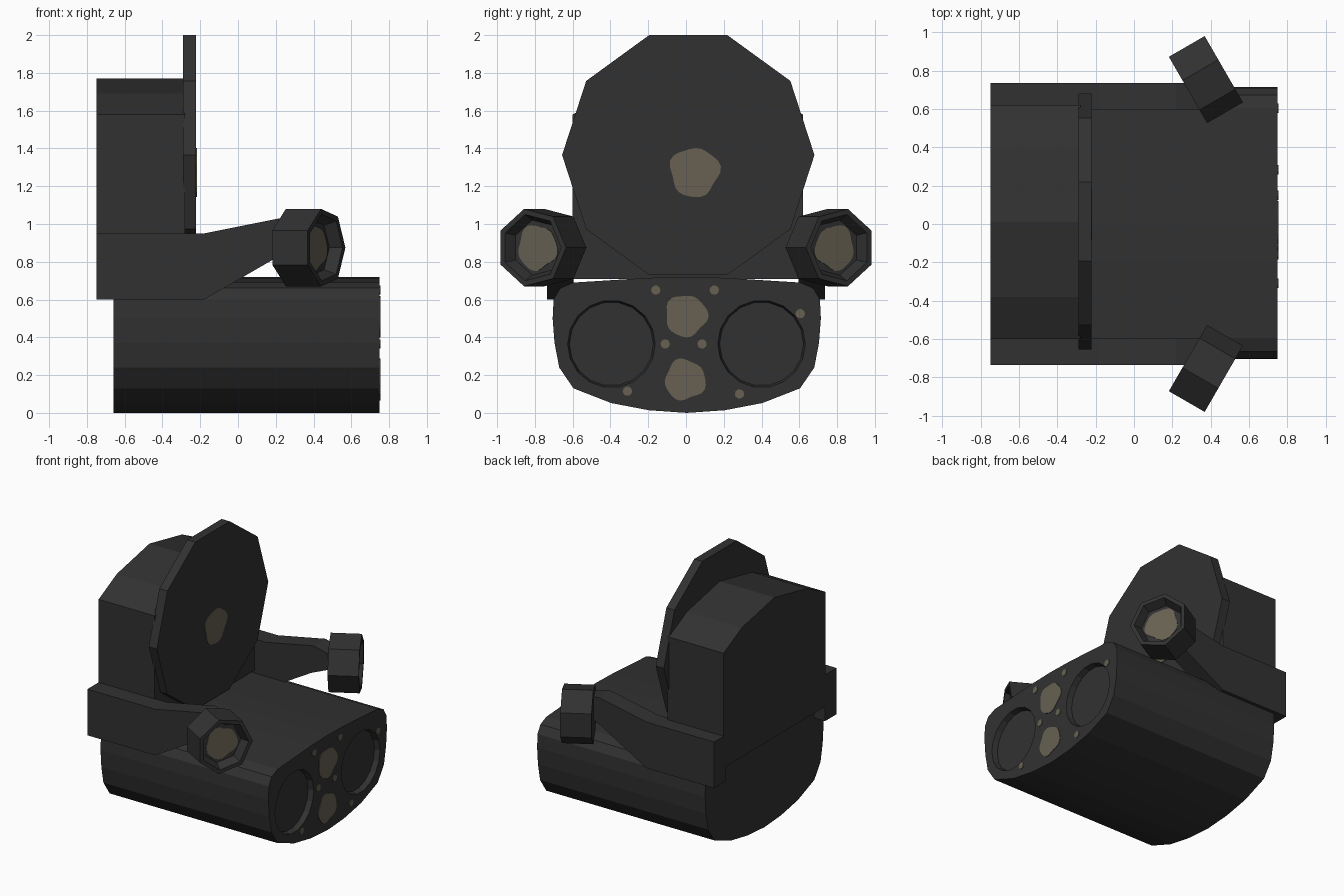
import bpy, bmesh, math
from mathutils import Vector

if "Cube" in bpy.data.objects:
    bpy.data.objects.remove(bpy.data.objects["Cube"])


def material(name, rgb):
    m = bpy.data.materials.new(name)
    m.diffuse_color = (*rgb, 1)
    m.use_nodes = True
    m.node_tree.nodes["Principled BSDF"].inputs["Base Color"].default_value = m.diffuse_color
    return m


DARK = material("charcoal", (0.031, 0.031, 0.031))
TAN = material("dusty tan", (0.135, 0.118, 0.084))


def loft(name, rings, mat=DARK):
    """Skin a list of equal point rings and cap both ends."""
    bm = bmesh.new()
    loops = [[bm.verts.new(p) for p in ring] for ring in rings]
    n = len(loops[0])
    for a, b in zip(loops, loops[1:]):
        for i in range(n):
            j = (i + 1) % n
            bm.faces.new((a[i], a[j], b[j], b[i]))
    bm.faces.new(loops[0])
    bm.faces.new(loops[-1])
    bmesh.ops.recalc_face_normals(bm, faces=bm.faces)
    me = bpy.data.meshes.new(name)
    bm.to_mesh(me)
    bm.free()
    me.materials.append(mat)
    ob = bpy.data.objects.new(name, me)
    bpy.context.collection.objects.link(ob)
    return ob


def extrude_x(name, yz, x0, x1, mat=DARK):
    return loft(name, [[(x, y, z) for y, z in yz] for x in (x0, x1)], mat)


def circle(cy, cz, r, n, start=0.0):
    return [(cy + r * math.cos(start + math.tau * i / n),
             cz + r * math.sin(start + math.tau * i / n)) for i in range(n)]


def wobble(r, seed, n=28):
    """Irregular worn-looking outline around the origin."""
    pts = []
    for i in range(n):
        a = math.tau * i / n
        k = r * (1 + 0.06 * math.sin(3 * a + seed) + 0.05 * math.sin(5 * a + 2 * seed))
        pts.append((k * math.cos(a), k * math.sin(a)))
    return pts


def patch(name, centre, r, seed, x):
    cy, cz = centre
    extrude_x(name, [(cy + u, cz + v) for u, v in wobble(r, seed)], x - 0.002, x + 0.004, TAN)


# Lower housing: rounded belly profile run along x
half = [(0.2, 0.715), (0.60, 0.69), (0.67, 0.66), (0.705, 0.60), (0.71, 0.50), (0.70, 0.37),
        (0.675, 0.24), (0.60, 0.13), (0.40, 0.052), (0.20, 0.014)]
profile = half + [(0, 0.0)] + [(-y, z) for y, z in reversed(half)] + [(0, 0.72)]
housing = extrude_x("lower_housing", [(y + 0.004, z) for y, z in profile], -0.66, 0.75)

# Two shallow round lens wells in the housing face
for cy in (-0.395, 0.40):
    cutter = loft("lens_well_cutter",
                  [[(x, y, z) for y, z in circle(cy, 0.365, r, 18)]
                   for x, r in ((0.71, 0.222), (0.75, 0.232), (0.80, 0.232))])
    mod = housing.modifiers.new("well", 'BOOLEAN')
    mod.operation = 'DIFFERENCE'
    mod.solver = 'EXACT'
    mod.object = cutter
    bpy.context.view_layer.objects.active = housing
    bpy.ops.object.modifier_apply(modifier=mod.name)
    bpy.data.objects.remove(cutter)

# Centre lamps and small studs on the housing face
patch("upper_centre_lamp", (0.0, 0.515), 0.11, 1.0, 0.75)
patch("lower_centre_lamp", (-0.005, 0.175), 0.107, 2.2, 0.75)
studs = [(-0.16, 0.65), (0.15, 0.65), (0.605, 0.525), (-0.11, 0.365),
         (0.085, 0.365), (-0.31, 0.115), (0.283, 0.10)]
for cy, cz in studs:
    extrude_x("stud", circle(cy, cz, 0.025, 10), 0.748, 0.754, TAN)

# Rear drum with an arched top
extrude_x("rear_drum", [(-0.60, 0.71), (-0.60, 1.58), (-0.38, 1.69), (0.01, 1.77),
                        (0.40, 1.69), (0.62, 1.58), (0.62, 0.71)], -0.75, -0.28)

# Ten-sided dish plate and its worn centre
extrude_x("dish_plate", circle(0.012, 1.365, 0.668, 10), -0.29, -0.222)
patch("dish_centre", (0.045, 1.275), 0.13, 0.4, -0.222)

# Side arms and angled seven-sided lamps
side = [(-0.75, 0.60), (-0.18, 0.60), (0.20, 0.82), (0.34, 0.88),
        (0.34, 1.0), (0.22, 1.03), (-0.18, 0.95), (-0.75, 0.95)]
for s, label in ((-1, "front"), (1, "back")):
    loft(label + "_arm", [[(x, s * y, z) for x, z in side] for y in (0.595, 0.735)])

    a = math.radians(30)
    axis = Vector((math.cos(a), s * math.sin(a), 0))
    inward = Vector((math.sin(a), -s * math.cos(a), 0))
    centre = Vector((0.37, s * 0.763, 0.875))

    def place(u, v, d):
        return centre + inward * u + Vector((0, 0, v)) + axis * d

    loft(label + "_lamp", [[place(u, v, d) for u, v in circle(0, 0, r, 7)]
                           for r, d in ((0.21, -0.108), (0.21, 0.108), (0.18, 0.108), (0.15, 0.045))])
    loft(label + "_lamp_glass", [[place(u, v, d) for u, v in wobble(0.118, 1.7)]
                                 for d in (0.043, 0.049)], TAN)
